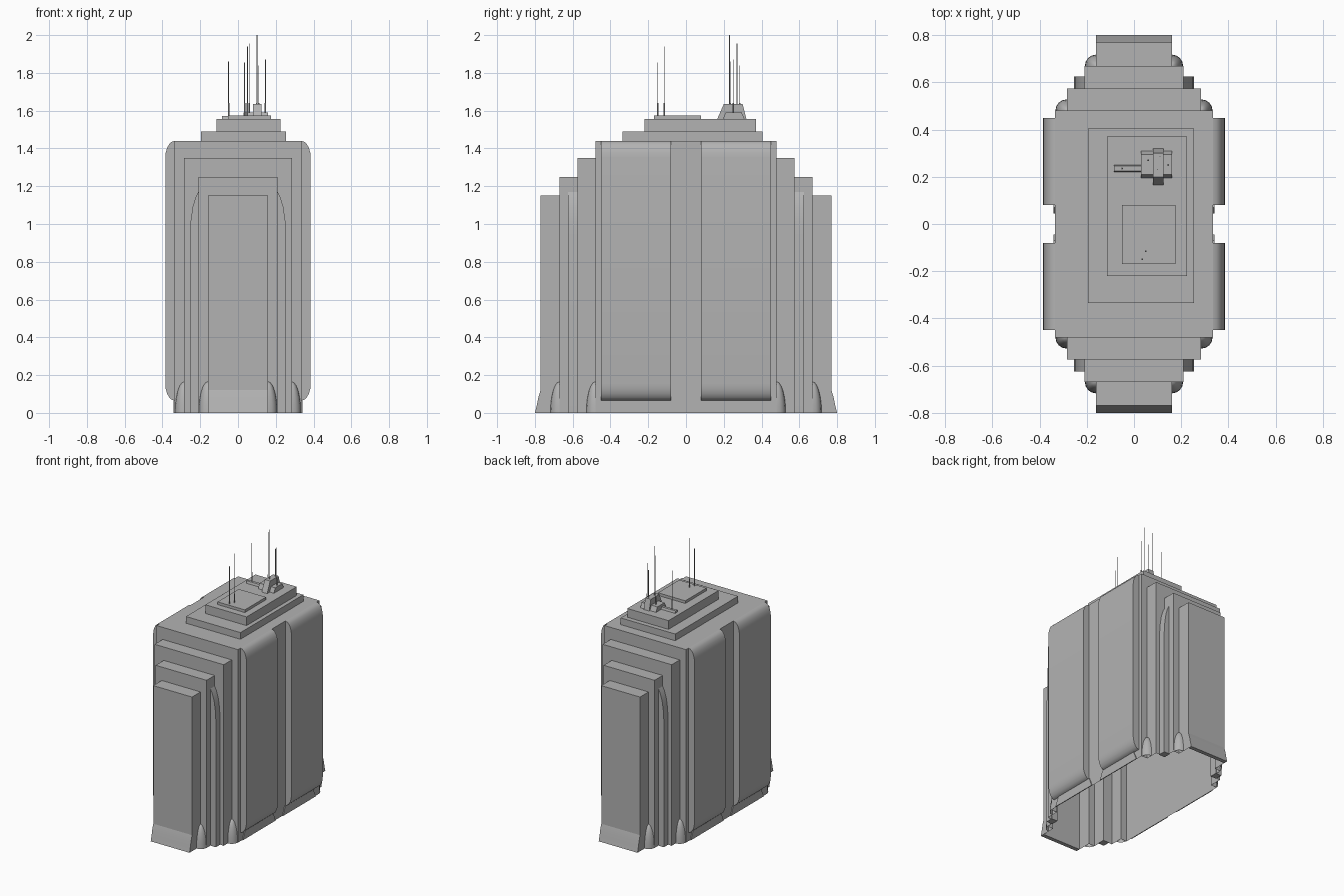
import bpy, bmesh
from math import sin, cos, pi

cube = bpy.data.objects.get("Cube")
if cube:
    bpy.data.objects.remove(cube, do_unlink=True)

grey = bpy.data.materials.new("concrete grey")
grey.use_nodes = True
grey.diffuse_color = (0.45, 0.45, 0.45, 1)
grey.node_tree.nodes["Principled BSDF"].inputs["Base Color"].default_value = (0.45, 0.45, 0.45, 1)


def finish(name, bm, smooth=False, fix_normals=True):
    if fix_normals:
        bmesh.ops.recalc_face_normals(bm, faces=bm.faces)
    mesh = bpy.data.meshes.new(name)
    bm.to_mesh(mesh)
    bm.free()
    mesh.materials.append(grey)
    obj = bpy.data.objects.new(name, mesh)
    bpy.context.collection.objects.link(obj)
    if smooth:
        bpy.ops.object.select_all(action='DESELECT')
        obj.select_set(True)
        bpy.context.view_layer.objects.active = obj
        bpy.ops.object.shade_smooth_by_angle(angle=0.7)
    return obj


def prism(name, profile, place, a, b, smooth=False):
    """Extrude a 2D profile from a to b; place(u, v, t) gives the 3D point."""
    bm = bmesh.new()
    ends = [[bm.verts.new(place(u, v, t)) for u, v in profile] for t in (a, b)]
    n = len(profile)
    for i in range(n):
        j = (i + 1) % n
        bm.faces.new((ends[0][i], ends[0][j], ends[1][j], ends[1][i]))
    for end in ends:
        bm.faces.new(end)
    return finish(name, bm, smooth)


def box(name, x0, x1, y0, y1, z0, z1):
    return prism(name, [(x0, y0), (x1, y0), (x1, y1), (x0, y1)],
                 lambda u, v, t: (u, v, t), z0, z1)


# Stepped tower shell, open underneath: arches lofted from front to back
tiers = [(0.16, 1.15, 0.77), (0.21, 1.25, 0.67), (0.285, 1.35, 0.575), (0.335, 1.44, 0.48)]
half = []
for i, (w, h, y) in enumerate(tiers):
    half.append((w, h, -y))
    if i < 3:
        half.append((w, h, -tiers[i + 1][2]))
arches = half + [(w, h, -y) for w, h, y in reversed(half)]
bm = bmesh.new()
rows = [[bm.verts.new(p) for p in ((-w, y, 0), (-w, y, h), (w, y, h), (w, y, 0))]
        for w, h, y in arches]
for r, s in zip(rows, rows[1:]):
    for k in range(3):
        bm.faces.new((r[k], r[k + 1], s[k + 1], s[k]))
bm.faces.new(rows[0])
bm.faces.new(rows[-1])
finish("tower_shell", bm)

# Rounded side panels
arc = [i * pi / 10 for i in range(6)]
panel = [(0.335 + 0.05 * sin(a), 1.35 + 0.09 * cos(a)) for a in arc]
panel += [(0.335 + 0.05 * cos(a), 0.155 - 0.09 * sin(a)) for a in arc]
# Tall corner fins with a curved shoulder
fin = [(0.205, 0.0), (0.205, 1.18), (0.225, 1.14), (0.24, 1.09),
       (0.25, 1.02), (0.255, 0.94), (0.255, 0.0)]
skirt = [(0.77, 0.12), (0.782, 0.08), (0.79, 0.04), (0.8, 0.0), (0.77, 0.0)]
kick = [(0.07, 0.065), (0.40, 0.065), (0.43, 0.0), (0.045, 0.0)]


def buttress(name, cx, cy, sx, sy):
    """Quarter bullet standing in an inner corner."""
    bm = bmesh.new()
    bmesh.ops.create_uvsphere(bm, u_segments=16, v_segments=12, radius=1)
    for axis in ((1, 0, 0), (0, 1, 0), (0, 0, 1)):
        bmesh.ops.bisect_plane(bm, geom=bm.verts[:] + bm.edges[:] + bm.faces[:], dist=1e-5,
                               plane_co=(0, 0, 0), plane_no=axis, clear_inner=True)
    for v in bm.verts:
        v.co = (sx * (cx + 0.048 * v.co.x), sy * (cy + 0.048 * v.co.y), 0.165 * v.co.z)
    if sx * sy < 0:
        bmesh.ops.reverse_faces(bm, faces=bm.faces)
    finish(name, bm, True, False)


for sy, end in ((-1, "front"), (1, "back")):
    prism(end + "_skirt", skirt, lambda u, v, t: (t, sy * u, v), -0.16, 0.16, True)
    for sx, side in ((1, "left"), (-1, "right")):
        tag = end + "_" + side
        prism(tag + "_side_panel", panel, lambda u, v, t: (sx * u, sy * t, v), 0.08, 0.45, True)
        prism(tag + "_kick_plate", kick, lambda u, v, t: (sx * t, sy * u, v), 0.335, 0.341)
        prism(tag + "_corner_fin", fin, lambda u, v, t: (sx * u, sy * t, v), 0.57, 0.625, True)
        buttress(tag + "_inner_buttress", 0.16, 0.67, sx, sy)
        buttress(tag + "_outer_buttress", 0.285, 0.48, sx, sy)

# Roof terraces
box("lower_terrace", -0.195, 0.255, -0.335, 0.405, 1.44, 1.49)
box("upper_terrace", -0.115, 0.225, -0.22, 0.37, 1.49, 1.555)
box("roof_pad", -0.05, 0.175, -0.17, 0.08, 1.555, 1.575)

# Roof machinery
along_x = lambda u, v, t: (t, u, v)
prism("machine_base", [(0.195, 1.555), (0.21, 1.59), (0.295, 1.59), (0.31, 1.555)],
      along_x, 0.03, 0.16)
prism("machine_hood", [(0.165, 1.555), (0.2, 1.635), (0.3, 1.635), (0.32, 1.555)],
      along_x, 0.08, 0.125)
prism("machine_duct", [(0.22, 1.555), (0.225, 1.572), (0.245, 1.572), (0.25, 1.555)],
      along_x, -0.085, 0.03)

# Antennas: slim mast on a thicker foot
masts = [(0.035, -0.15, 1.855), (0.05, -0.115, 1.94), (0.06, 0.27, 1.955), (0.11, 0.285, 1.84),
         (0.145, 0.25, 1.87), (0.1, 0.23, 2.0), (-0.05, 0.235, 1.86)]
for i, (x, y, top) in enumerate(masts):
    for part, r, z1 in (("foot", 0.004, 1.64), ("mast", 0.002, top)):
        ring = [(x + r * cos(k * pi / 3), y + r * sin(k * pi / 3)) for k in range(6)]
        prism(f"antenna_{part}_{i + 1}", ring, lambda u, v, t: (u, v, t), 1.555, z1)
